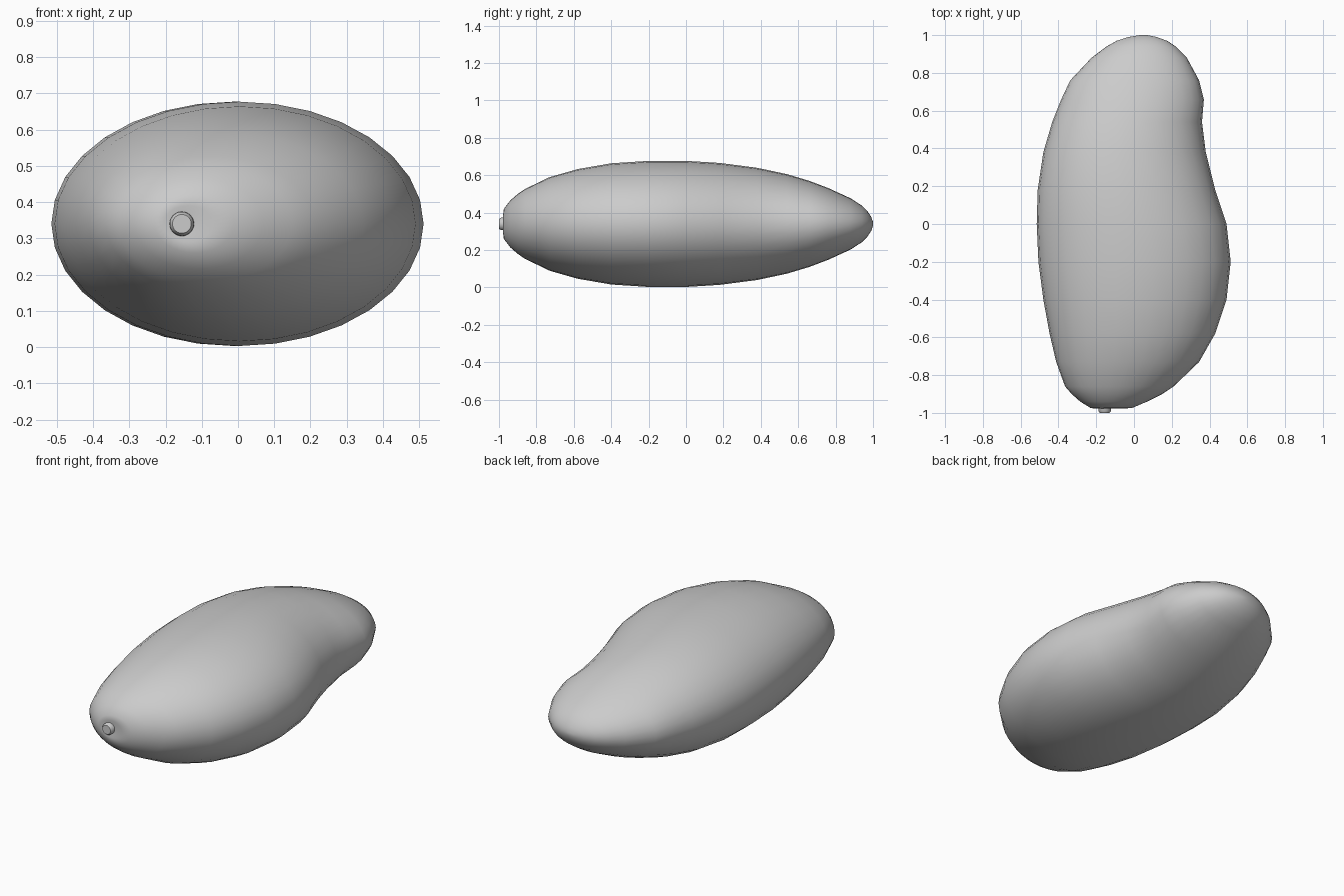
import bpy, bmesh
from math import sin, cos, pi

SIDES = 32
MID_Z = 0.34


def loft(name, rings):
    """Skin elliptical rings (y, left x, right x, half height) and cap both ends."""
    bm = bmesh.new()
    loops = []
    for y, xl, xr, h in rings:
        c, w = (xl + xr) / 2, (xr - xl) / 2
        loops.append([bm.verts.new((c + w * cos(2 * pi * i / SIDES), y,
                                    MID_Z + h * sin(2 * pi * i / SIDES)))
                      for i in range(SIDES)])
    for a, b in zip(loops, loops[1:]):
        for i in range(SIDES):
            j = (i + 1) % SIDES
            bm.faces.new((a[i], a[j], b[j], b[i]))
    bm.faces.new(loops[0])
    bm.faces.new(loops[-1])
    bmesh.ops.recalc_face_normals(bm, faces=bm.faces)
    mesh = bpy.data.meshes.new(name)
    bm.to_mesh(mesh)
    bm.free()
    obj = bpy.data.objects.new(name, mesh)
    bpy.context.collection.objects.link(obj)
    bpy.context.view_layer.objects.active = obj
    obj.select_set(True)
    bpy.ops.object.shade_smooth_by_angle(angle=0.7)
    obj.select_set(False)
    return obj


# Fruit body, from the dimple around the stem to the rounded beak end
loft("fruit_body", [
    (-0.972, -0.18, -0.12, 0.025),
    (-0.978, -0.205, -0.07, 0.05),
    (-0.974, -0.23, -0.01, 0.08),
    (-0.94, -0.285, 0.07, 0.125),
    (-0.90, -0.33, 0.15, 0.16),
    (-0.86, -0.365, 0.21, 0.187),
    (-0.73, -0.412, 0.345, 0.25),
    (-0.58, -0.447, 0.43, 0.293),
    (-0.40, -0.48, 0.49, 0.324),
    (-0.20, -0.506, 0.512, 0.337),
    (0.0, -0.515, 0.49, 0.337),
    (0.18, -0.51, 0.43, 0.326),
    (0.38, -0.48, 0.38, 0.30),
    (0.54, -0.433, 0.36, 0.266),
    (0.66, -0.385, 0.37, 0.23),
    (0.76, -0.338, 0.345, 0.192),
    (0.88, -0.225, 0.28, 0.137),
    (0.94, -0.145, 0.22, 0.098),
    (0.97, -0.092, 0.175, 0.068),
    (0.99, -0.03, 0.12, 0.038),
    (1.0, 0.03, 0.07, 0.01),
])

# Small stem stub
loft("stem_stub", [
    (-0.94, -0.19, -0.12, 0.035),
    (-0.99, -0.188, -0.122, 0.033),
    (-1.0, -0.181, -0.129, 0.026),
])
